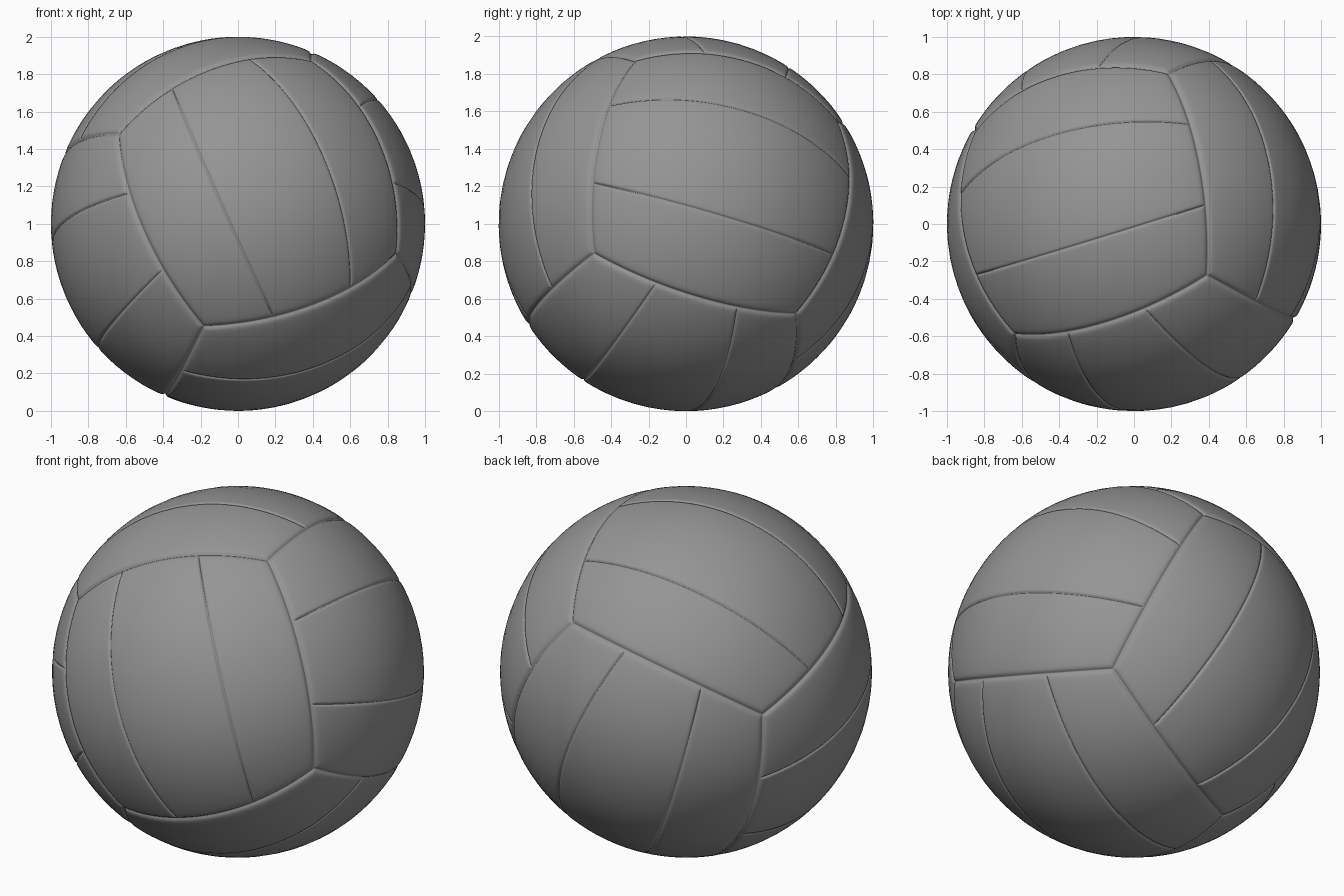
import bpy, bmesh
from mathutils import Vector

old = bpy.data.objects.get("Cube")
if old:
    bpy.data.objects.remove(old, do_unlink=True)

# One flat leather colour
leather = bpy.data.materials.new("grey leather")
leather.use_nodes = True
grey = (0.3, 0.3, 0.3, 1)
leather.diffuse_color = grey
leather.node_tree.nodes["Principled BSDF"].inputs["Base Color"].default_value = grey

# Tilted orthogonal axes of the ball
front = Vector((0.181, -0.943, 0.280)).normalized()
side = Vector((0.90, 0.275, 0.34))
side = (side - front * side.dot(front)).normalized()
up = side.cross(front)
if up.z < 0:
    up.negate()

# Each face of the six: outward axis, axis across its three strips, axis along them
layout = [(front, side, up), (side, up, front), (up, front, side)]
faces = [(n * s, a, b) for n, a, b in layout for s in (1, -1)]

# Grid stops, packed tightly beside every seam
third = 1 / 3
seams = (-1, -third, third, 1)
near = (0, 0.004, 0.008, 0.013, 0.02, 0.03, 0.045, 0.07, 0.11, 0.17, 0.24)
stops = []
for lo, hi in zip(seams, seams[1:]):
    stops += [lo + t for t in near] + [(lo + hi) / 2] + [hi - t for t in reversed(near[1:])]
stops.append(1)


def groove(distance, width, depth):
    return depth / (1 + (distance / width) ** 2) ** 2


def ball_point(normal, across, along, a, b):
    p = normal + across * a + along * b
    size = p.length
    strip = min(abs(a - c) / (1 + c * c) ** 0.5 for c in (-third, third)) / size
    edge = min(1 - abs(a), 1 - abs(b)) / (2 ** 0.5 * size)
    sink = max(groove(strip, 0.008, 0.009), groove(edge, 0.016, 0.013))
    return p / size * (1 - sink) + Vector((0, 0, 1))


# Ball skin: six panels of three strips with pressed seams
bm = bmesh.new()
for normal, across, along in faces:
    grid = [[bm.verts.new(ball_point(normal, across, along, a, b)) for b in stops] for a in stops]
    for r0, r1 in zip(grid, grid[1:]):
        for q in zip(r0, r0[1:], r1[1:], r1):
            bm.faces.new(q)
bmesh.ops.remove_doubles(bm, verts=bm.verts, dist=0.0003)
bmesh.ops.recalc_face_normals(bm, faces=bm.faces)

mesh = bpy.data.meshes.new("ball")
bm.to_mesh(mesh)
bm.free()
mesh.materials.append(leather)
ball = bpy.data.objects.new("ball", mesh)
bpy.context.collection.objects.link(ball)
mesh.shade_smooth()
